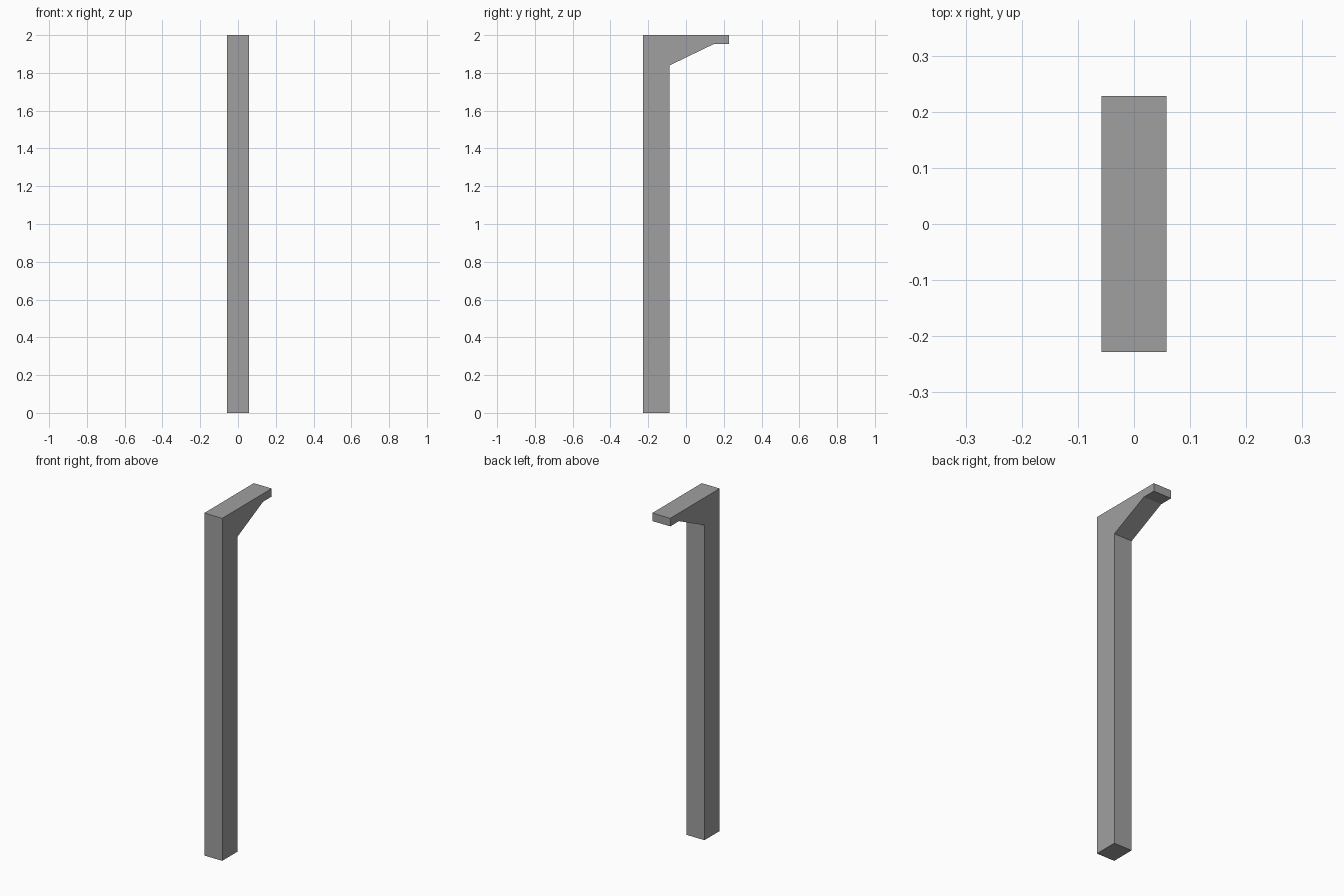
import bpy
import bmesh

if "Cube" in bpy.data.objects:
    bpy.data.objects.remove(bpy.data.objects["Cube"])

HALF_WIDTH = 0.058

# Side outline (y, z): upright post, braced arm with a squared tip
PROFILE = [
    (-0.228, 0.0), (-0.088, 0.0), (-0.088, 1.839),
    (0.148, 1.953), (0.228, 1.953), (0.228, 2.0), (-0.228, 2.0),
]

grey = bpy.data.materials.new("plain grey")
grey.diffuse_color = (0.35, 0.35, 0.35, 1.0)
grey.use_nodes = True
grey.node_tree.nodes["Principled BSDF"].inputs["Base Color"].default_value = grey.diffuse_color


def extrude_profile(name, outline, half_width, material):
    bm = bmesh.new()
    face = bm.faces.new([bm.verts.new((-half_width, y, z)) for y, z in outline])
    result = bmesh.ops.extrude_face_region(bm, geom=[face])
    moved = [v for v in result["geom"] if isinstance(v, bmesh.types.BMVert)]
    bmesh.ops.translate(bm, verts=moved, vec=(2 * half_width, 0, 0))
    bmesh.ops.recalc_face_normals(bm, faces=bm.faces)
    mesh = bpy.data.meshes.new(name)
    bm.to_mesh(mesh)
    bm.free()
    mesh.materials.append(material)
    obj = bpy.data.objects.new(name, mesh)
    bpy.context.collection.objects.link(obj)
    return obj


# Post and arm are one continuous solid
extrude_profile("post_with_bracket_arm", PROFILE, HALF_WIDTH, grey)
